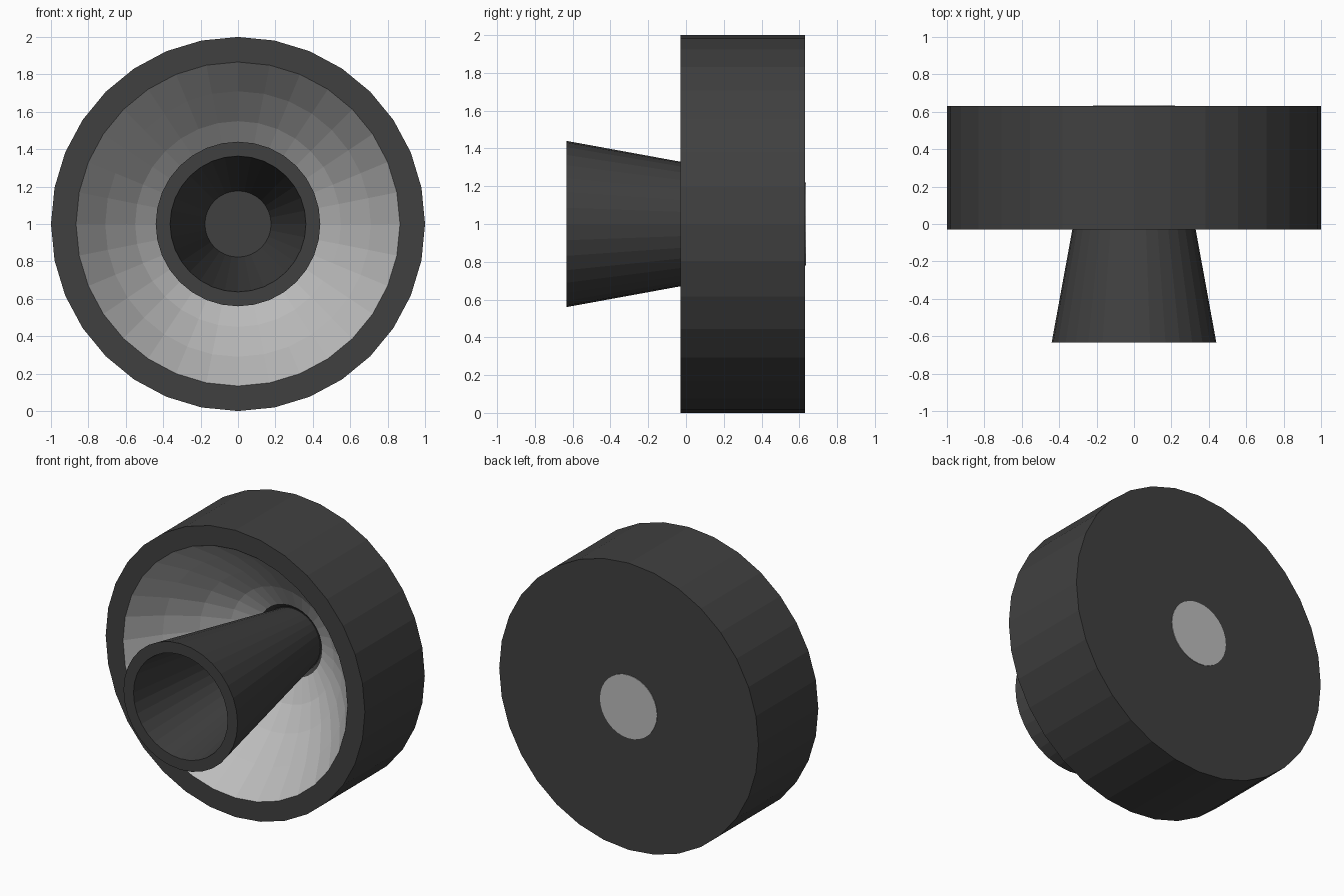
import bpy, bmesh, math

if "Cube" in bpy.data.objects:
    bpy.data.objects.remove(bpy.data.objects["Cube"])

SIDES = 32
CENTRE_Z = 1.0


def material(name, v):
    m = bpy.data.materials.new(name)
    m.diffuse_color = (v, v, v, 1)
    m.use_nodes = True
    m.node_tree.nodes["Principled BSDF"].inputs["Base Color"].default_value = m.diffuse_color
    return m


dark = material("dark grey", 0.051)
silver = material("silver grey", 0.5)


def lathe(name, profile, mats, silver_segments=()):
    """Revolve (radius, y) points about the y axis; radius 0 closes an end."""
    bm = bmesh.new()
    rings = []
    for r, y in profile:
        if r == 0:
            rings.append([bm.verts.new((0, y, CENTRE_Z))] * SIDES)
        else:
            rings.append([bm.verts.new((r * math.sin(2 * math.pi * i / SIDES), y,
                                        CENTRE_Z + r * math.cos(2 * math.pi * i / SIDES)))
                          for i in range(SIDES)])
    for k in range(len(rings) - 1):
        a, b = rings[k], rings[k + 1]
        for i in range(SIDES):
            j = (i + 1) % SIDES
            corners = list(dict.fromkeys((a[i], a[j], b[j], b[i])))
            f = bm.faces.new(corners)
            f.material_index = 1 if k in silver_segments else 0
    bmesh.ops.recalc_face_normals(bm, faces=bm.faces)
    me = bpy.data.meshes.new(name)
    bm.to_mesh(me)
    bm.free()
    for m in mats:
        me.materials.append(m)
    ob = bpy.data.objects.new(name, me)
    bpy.context.collection.objects.link(ob)
    return ob


# Drum housing with a silver parabolic bowl and a dark collar at its bottom
bowl = [(r, 0.57 - 0.6 * (r * r - 0.0625) / 0.6875) for r in (0.866, 0.71, 0.55, 0.4, 0.25)]
lathe("housing", [(0, 0.63), (1, 0.63), (1, -0.03)] + bowl + [(0.22, 0.60), (0, 0.60)],
      [dark, silver], silver_segments=range(3, 7))

# Hollow flared horn standing in the bowl
lathe("horn", [(0, 0.615), (0.212, 0.615), (0.44, -0.633), (0.363, -0.633),
               (0.177, 0.59), (0, 0.59)], [dark])

# Thin silver plate on the back
lathe("back_plate", [(0, 0.634), (0.22, 0.634), (0.22, 0.628), (0, 0.628)], [silver])
